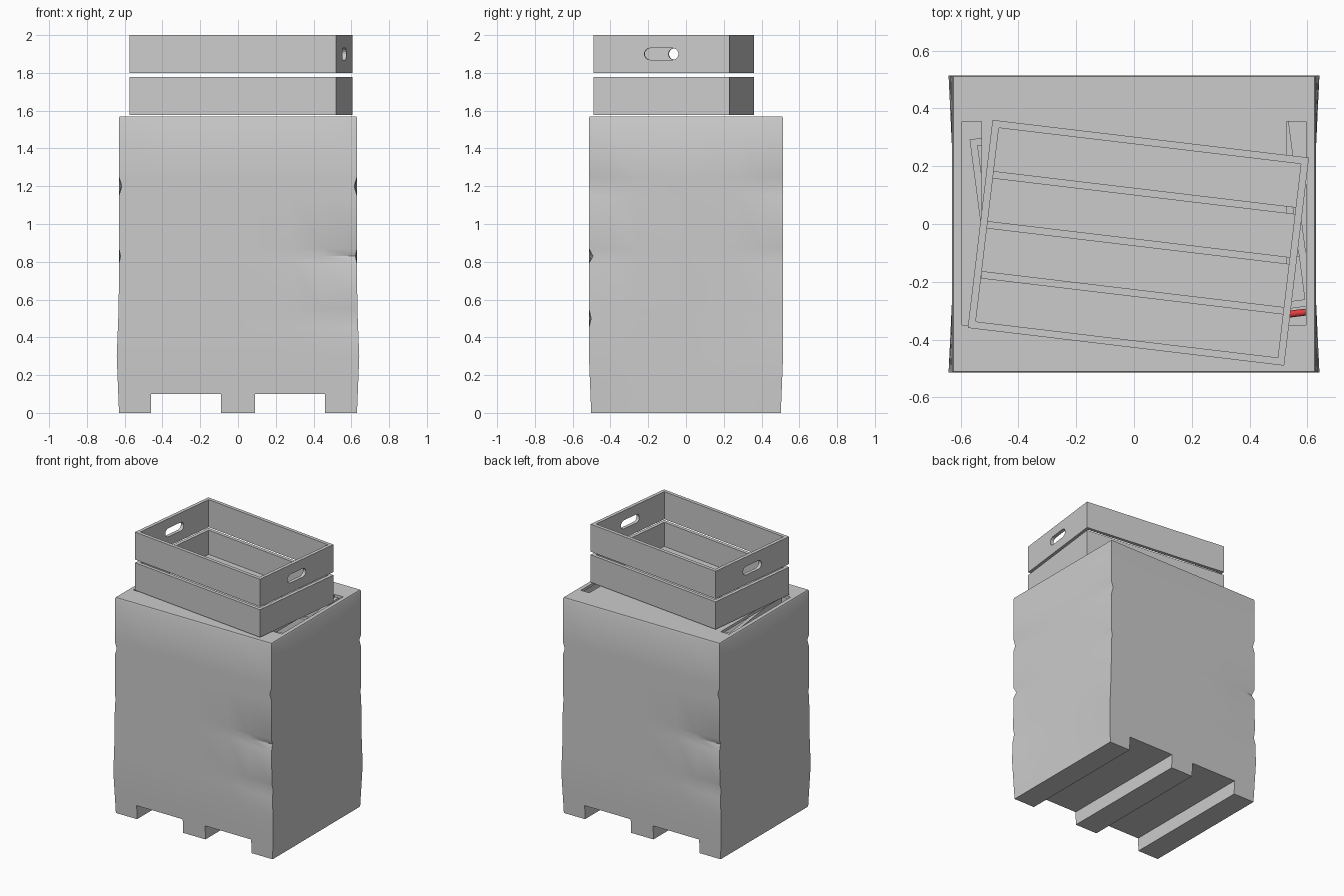
import bpy, bmesh, math
from mathutils import Vector, Matrix

if "Cube" in bpy.data.objects:
    bpy.data.objects.remove(bpy.data.objects["Cube"])


def new_object(name, bm):
    bmesh.ops.recalc_face_normals(bm, faces=bm.faces)
    mesh = bpy.data.meshes.new(name)
    bm.to_mesh(mesh)
    bm.free()
    ob = bpy.data.objects.new(name, mesh)
    bpy.context.collection.objects.link(ob)
    return ob


def add_box(bm, x0, x1, y0, y1, z0, z1):
    m = Matrix.Translation(((x0 + x1) / 2, (y0 + y1) / 2, (z0 + z1) / 2))
    m = m @ Matrix.Diagonal((x1 - x0, y1 - y0, z1 - z0, 1))
    bmesh.ops.create_cube(bm, size=1, matrix=m)


def cut(target, cutters):
    # Subtract the cutters, bake the result and discard the cutters
    for c in cutters:
        c.hide_render = True
        mod = target.modifiers.new("cut", 'BOOLEAN')
        mod.operation = 'DIFFERENCE'
        mod.solver = 'EXACT'
        mod.object = c
    bpy.context.view_layer.update()
    dg = bpy.context.evaluated_depsgraph_get()
    mesh = bpy.data.meshes.new_from_object(target.evaluated_get(dg))
    target.modifiers.clear()
    target.data = mesh
    for c in cutters:
        bpy.data.objects.remove(c)


def box_cutter(*args):
    bm = bmesh.new()
    add_box(bm, *args)
    return new_object("cutter", bm)


def band(name, L, W, t, z0, z1):
    # Rectangular ring of boards
    bm = bmesh.new()
    rings = []
    for d, z in ((0, z0), (0, z1), (t, z1), (t, z0)):
        a, b = L / 2 - d, W / 2 - d
        rings.append([bm.verts.new((sx * a, sy * b, z))
                      for sx, sy in ((-1, -1), (1, -1), (1, 1), (-1, 1))])
    for r in range(4):
        p, q = rings[r], rings[(r + 1) % 4]
        for i in range(4):
            j = (i + 1) % 4
            bm.faces.new((p[i], p[j], q[j], q[i]))
    return new_object(name, bm)


def handle_cutter(L, z):
    # Stadium-shaped bar running through both ends
    bm = bmesh.new()
    r, half, pts = 0.031, 0.06, []
    for i in range(18):
        k = i if i < 9 else i - 1
        a = -math.pi / 2 + math.pi * k / 8
        pts.append((r * math.cos(a) + (half if i < 9 else -half), z + r * math.sin(a)))
    f = bm.faces.new([bm.verts.new((-L, y, zz)) for y, zz in pts])
    ext = bmesh.ops.extrude_face_region(bm, geom=[f])
    bmesh.ops.translate(bm, vec=(2 * L, 0, 0),
                        verts=[v for v in ext["geom"] if isinstance(v, bmesh.types.BMVert)])
    return new_object("cutter", bm)


def crate(prefix, centre, angle, z):
    L, W, t = 1.103, 0.725, 0.025
    parts = [band(prefix + "_lower_boards", L, W, t, 0, 0.2),
             band(prefix + "_upper_boards", L, W, t, 0.222, 0.422)]
    cut(parts[1], [handle_cutter(L, 0.322)])
    bm = bmesh.new()
    gap = 0.022
    w = (W - 2 * t - 3 * gap) / 4
    for i in range(4):
        y = -W / 2 + t + i * (w + gap)
        add_box(bm, -L / 2 + t, L / 2 - t, y, y + w, 0.002, 0.024)
    parts.append(new_object(prefix + "_floor_slats", bm))
    m = Matrix.Translation((*centre, z)) @ Matrix.Rotation(math.radians(angle), 4, 'Z')
    for p in parts:
        p.data.transform(m)


def bump(v, c, w):
    return max(0.0, 1 - abs(v - c) / w)


def dent(co):
    # Worn, slightly bulging walls; the same after a half turn
    x, y, z = co
    s = -1 if y > 0 else 1
    u, v = x * s, y * s                      # work on the front half
    wall_x = abs(u) > 0.62
    wall_y = abs(v) > 0.50
    low = bump(z, 0.3, 0.3)
    if wall_x:
        side = math.copysign(1, u)
        corner = bump(v, -0.515, 0.25)
        u += side * (0.012 * low * corner - 0.015 * bump(z, 1.2, 0.05) * corner
                     - 0.008 * bump(z, 0.83, 0.04) * corner)
    if wall_y:
        near = bump(u, 0.63, 0.35)
        v += near * (0.022 * bump(z, 0.83, 0.04) + 0.012 * bump(z, 0.5, 0.05))
        v += 0.012 * bump(z, 0.0, 0.3)
    return Vector((u * s, v * s, z))


# Pallet-sized storage box, gridded and gently dented
bm = bmesh.new()
add_box(bm, -0.63, 0.63, -0.514, 0.514, 0, 1.57)
cuts = [((0, 0, 1), z) for z in (0.15, 0.3, 0.45, 0.5, 0.55, 0.79, 0.83, 0.87, 1.15, 1.2, 1.25, 1.56)]
cuts += [((1, 0, 0), x) for x in (-0.45, -0.28, 0, 0.28, 0.45)]
cuts += [((0, 1, 0), y) for y in (-0.4, -0.26, 0, 0.26, 0.4)]
for n, d in cuts:
    bmesh.ops.bisect_plane(bm, geom=bm.verts[:] + bm.edges[:] + bm.faces[:],
                           plane_co=Vector(n) * d, plane_no=n)
for v in bm.verts:
    v.co = dent(v.co)
    if v.co.z > 1.565:
        v.co.x *= 0.992
        v.co.y *= 0.992
box = new_object("storage_box", bm)

# Fork channels, hollow inside and the two long slots in the lid
cut(box, [box_cutter(s * 0.275 - 0.185, s * 0.275 + 0.185, -1, 1, -0.1, 0.1) for s in (-1, 1)]
    + [box_cutter(-0.61, 0.61, -0.48, 0.48, 0.13, 1.55)]
    + [box_cutter(s * 0.562 - 0.034, s * 0.562 + 0.034, -0.35, 0.355, 1.5, 1.7) for s in (-1, 1)])
bpy.ops.object.select_all(action='DESELECT')
box.select_set(True)
bpy.context.view_layer.objects.active = box
bpy.ops.object.shade_smooth_by_angle(angle=math.radians(30))

# Crate on the lid, and the one glimpsed through the slots
crate("top_crate", (0.015, -0.065), -6.8, 1.578)
crate("inner_crate", (0.025, 0.005), 7.5, 1.11)

# Red rod lying inside, visible through the right slot
bm = bmesh.new()
m = Matrix.Translation((0.53, -0.313, 1.52)) @ Matrix.Rotation(math.radians(7), 4, 'Z') \
    @ Matrix.Rotation(math.pi / 2, 4, 'Y')
bmesh.ops.create_cone(bm, cap_ends=True, segments=16, radius1=0.012, radius2=0.012,
                      depth=0.13, matrix=m)
rod = new_object("red_rod", bm)
red = bpy.data.materials.new("red")
red.diffuse_color = (0.75, 0.05, 0.05, 1)
red.use_nodes = True
red.node_tree.nodes["Principled BSDF"].inputs["Base Color"].default_value = red.diffuse_color
rod.data.materials.append(red)
